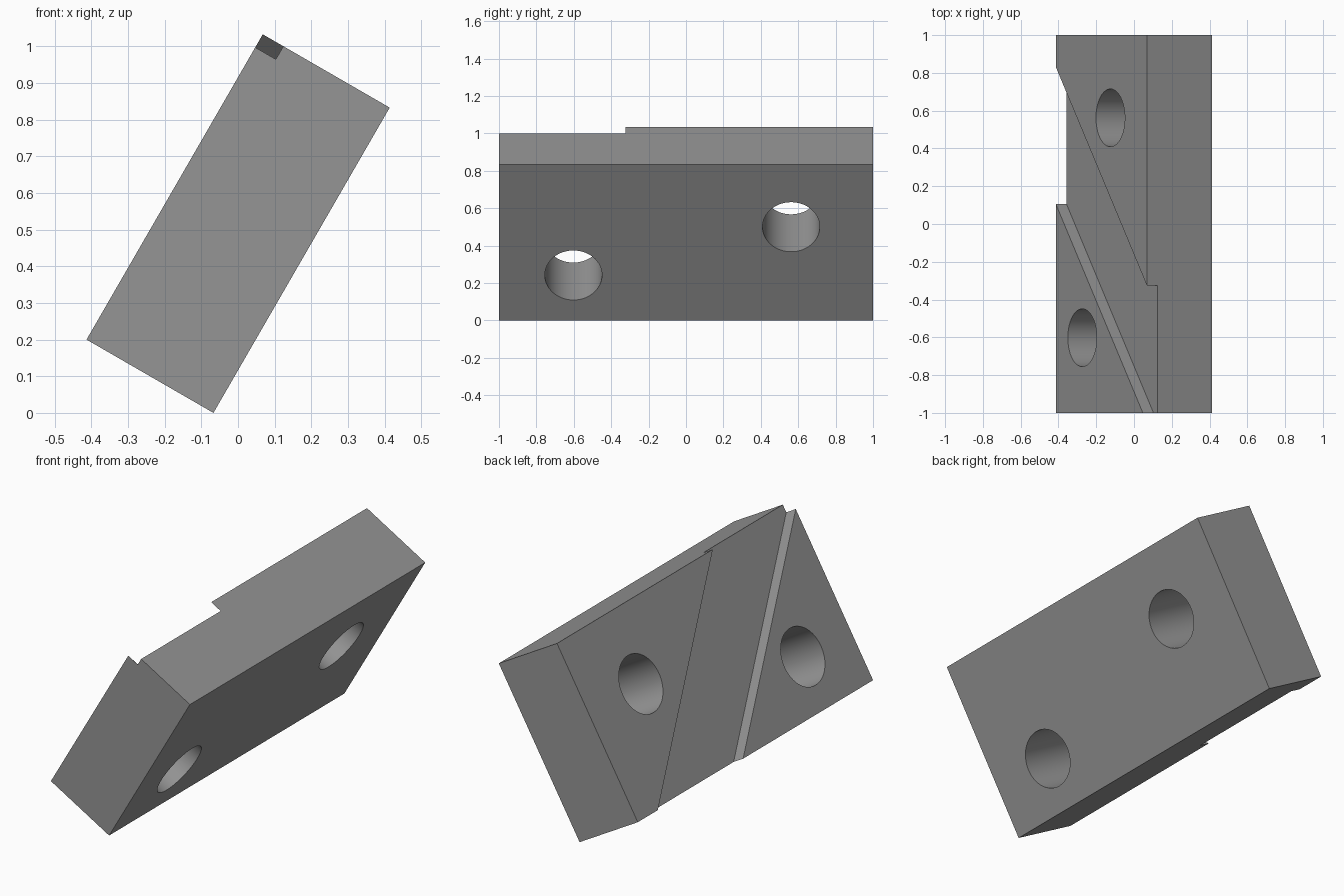
import bpy, math
from mathutils import Matrix

if "Cube" in bpy.data.objects:
    bpy.data.objects.remove(bpy.data.objects["Cube"])

LENGTH, THICK = 0.962, 0.40      # slanted height and thickness of the slab
GROOVE = 0.065                   # depth of the diagonal channel
SLOPE = 1.2                      # channel drop along y per unit of slanted height


def prism(name, outline, low, high):
    """Extrude an outline in the slab plane between two depths."""
    n = len(outline)
    verts = [(u, y, v) for v in (low, high) for u, y in outline]
    faces = [tuple(reversed(range(n))), tuple(range(n, 2 * n))]
    faces += [(i, (i + 1) % n, n + (i + 1) % n, n + i) for i in range(n)]
    mesh = bpy.data.meshes.new(name)
    mesh.from_pydata(verts, [], faces)
    obj = bpy.data.objects.new(name, mesh)
    bpy.context.collection.objects.link(obj)
    return obj


def cut(target, cutter):
    """Subtract the cutter from the target and remove it."""
    mod = target.modifiers.new("cut", 'BOOLEAN')
    mod.operation = 'DIFFERENCE'
    mod.solver = 'EXACT'
    mod.object = cutter
    bpy.ops.object.select_all(action='DESELECT')
    bpy.context.view_layer.objects.active = target
    target.select_set(True)
    bpy.ops.object.modifier_apply(modifier=mod.name)
    bpy.data.objects.remove(cutter)


# Plain slab
block = prism("drilled_block", [(0, -1), (LENGTH, -1), (LENGTH, 1), (0, 1)], 0, THICK)

# Diagonal channel across the upper-left face
u0, u1 = -0.2, LENGTH + 0.2
channel = [(u0, 0.105 - SLOPE * u0), (u1, 0.105 - SLOPE * u1),
           (u1, 0.83 - SLOPE * u1), (u0, 0.83 - SLOPE * u0)]
cut(block, prism("channel_cutter", channel, THICK - GROOVE, THICK + 0.1))

# Two round through holes
for u, y in ((0.279, -0.602), (0.577, 0.562)):
    ring = [(u + 0.153 * math.cos(a), y + 0.153 * math.sin(a))
            for a in (2 * math.pi * i / 64 for i in range(64))]
    cut(block, prism("hole_cutter", ring, -0.1, THICK + 0.1))

# Lean the slab so it rests on its lower right edge
block.data.transform(Matrix.Translation((-0.067, 0, 0)) @ Matrix.Rotation(math.radians(-60), 4, 'Y'))

# Single grey finish, smooth hole walls with sharp edges
grey = bpy.data.materials.new("grey")
grey.diffuse_color = (0.30, 0.30, 0.30, 1)
grey.use_nodes = True
grey.node_tree.nodes["Principled BSDF"].inputs["Base Color"].default_value = grey.diffuse_color
block.data.materials.clear()
block.data.materials.append(grey)
bpy.ops.object.shade_smooth_by_angle(angle=math.radians(30))
